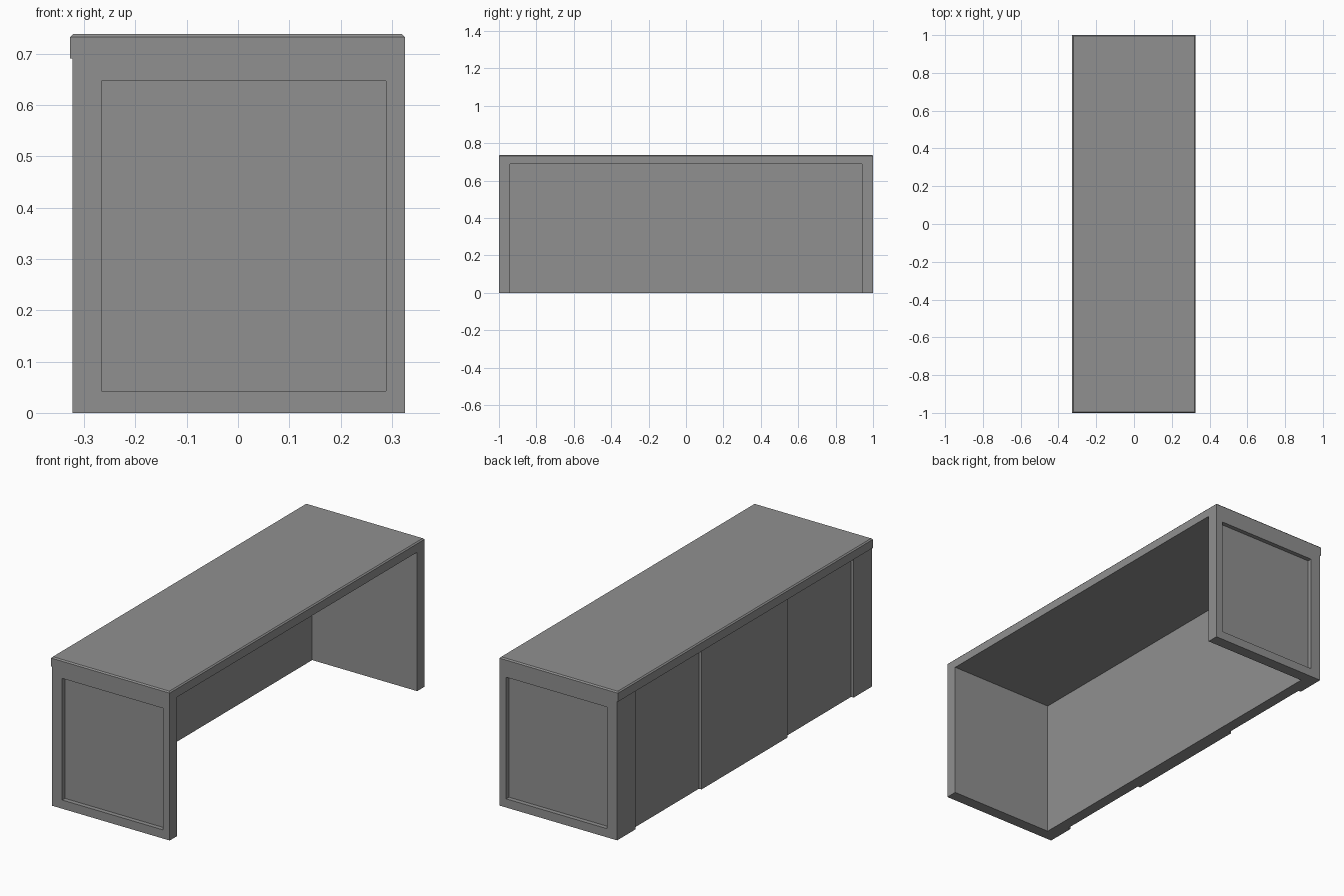
import bpy
import bmesh

cube = bpy.data.objects.get("Cube")
if cube:
    bpy.data.objects.remove(cube, do_unlink=True)

# Single grey finish
GREY = (0.28, 0.28, 0.28, 1.0)
finish = bpy.data.materials.new("grey finish")
finish.use_nodes = True
finish.diffuse_color = GREY
finish.node_tree.nodes["Principled BSDF"].inputs["Base Color"].default_value = GREY

# Main dimensions
X_BACK, X_OPEN = -0.322, 0.325
HALF_LENGTH, INNER = 1.0, 0.942
TOP_UNDERSIDE, HEIGHT = 0.69, 0.738


def add_object(name, bm):
    bmesh.ops.recalc_face_normals(bm, faces=bm.faces)
    mesh = bpy.data.meshes.new(name)
    bm.to_mesh(mesh)
    bm.free()
    mesh.materials.append(finish)
    obj = bpy.data.objects.new(name, mesh)
    bpy.context.collection.objects.link(obj)
    return obj


def box(low, high):
    bm = bmesh.new()
    bmesh.ops.create_cube(bm, size=1)
    for v in bm.verts:
        v.co = [high[i] if v.co[i] > 0 else low[i] for i in range(3)]
    return bm


# Table top: softened upper edges, small lip over the back panel
bm = box((-0.327, -HALF_LENGTH, TOP_UNDERSIDE), (X_OPEN, HALF_LENGTH, HEIGHT))
rim = [e for e in bm.edges if all(v.co.z > HEIGHT - 0.001 for v in e.verts)]
bmesh.ops.bevel(bm, geom=rim, offset=0.006, segments=1, affect='EDGES')
add_object("table_top", bm)


# End walls: each has a sunken rectangular field on its outer face
def end_wall(name, side):
    y_low, y_high = sorted((side * INNER, side * HALF_LENGTH))
    bm = box((X_BACK, y_low, 0), (X_OPEN, y_high, TOP_UNDERSIDE))
    bm.normal_update()
    outer = next(f for f in bm.faces if f.normal.y * side > 0.9)
    bmesh.ops.inset_region(bm, faces=[outer], thickness=0.03)
    for v in outer.verts:
        v.co.x = 0.288 if v.co.x > 0 else -0.266
        v.co.z = 0.647 if v.co.z > 0.3 else 0.043
    field = bmesh.ops.extrude_discrete_faces(bm, faces=[outer])["faces"][0]
    for v in field.verts:
        v.co.y -= side * 0.022
    add_object(name, bm)


end_wall("front_end_wall", -1)
end_wall("rear_end_wall", 1)

# Back panel: corner posts and centre panel stand proud of two recessed panels
RECESS, INSIDE = X_BACK + 0.014, -0.252
half = [(X_BACK, 0.338), (RECESS, 0.338), (RECESS, 0.856),
        (X_BACK, 0.856), (X_BACK, INNER), (INSIDE, INNER)]
outline = half + [(x, -y) for x, y in reversed(half)]
bm = bmesh.new()
base = bm.faces.new([bm.verts.new((x, y, 0)) for x, y in outline])
raised = bmesh.ops.extrude_face_region(bm, geom=[base])["geom"]
for v in raised:
    if isinstance(v, bmesh.types.BMVert):
        v.co.z = TOP_UNDERSIDE
add_object("back_panel", bm)
